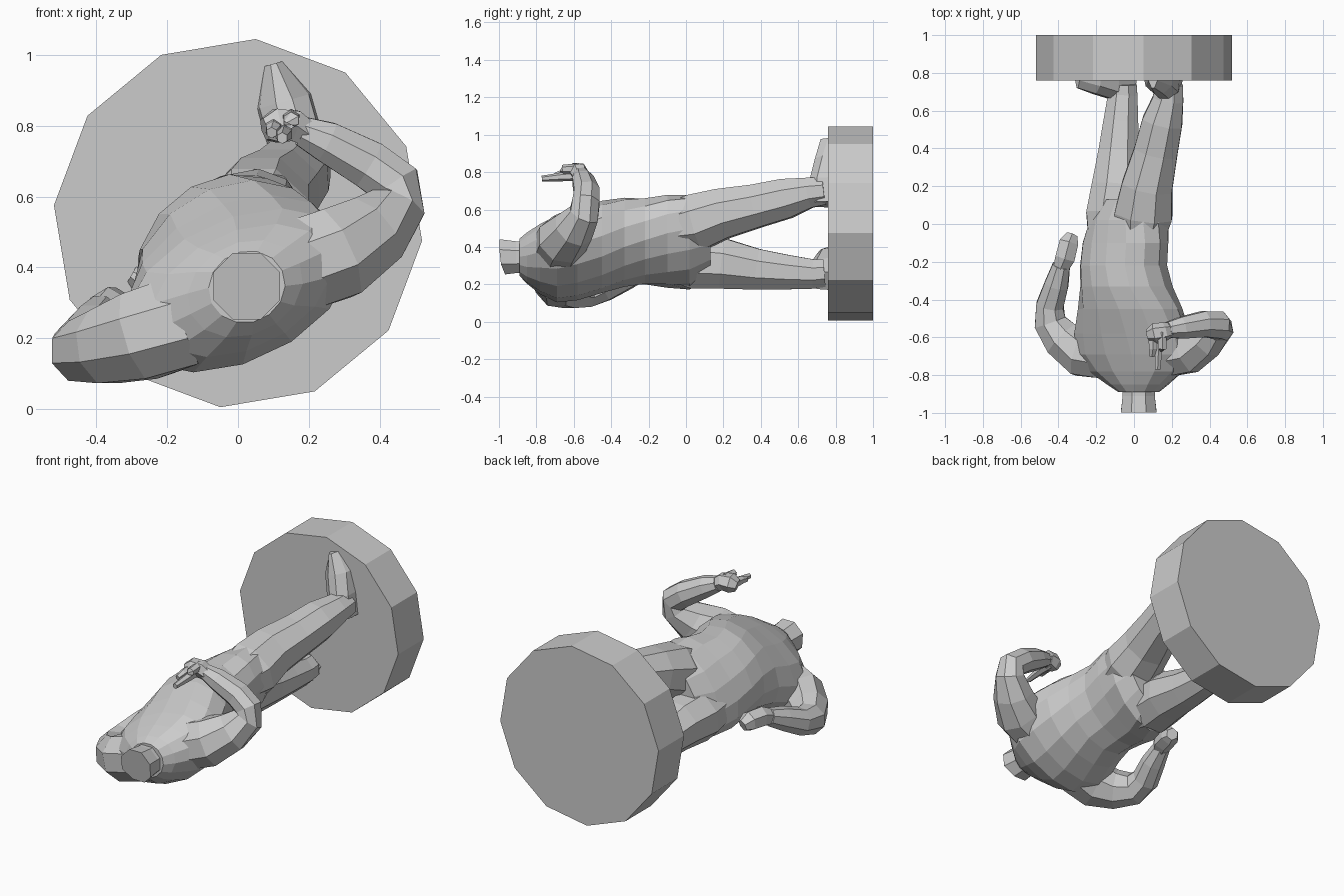
import bpy, bmesh, math
from mathutils import Vector

if "Cube" in bpy.data.objects:
    bpy.data.objects.remove(bpy.data.objects["Cube"])


def loft(name, rings):
    """Closed low-poly skin through rings that share a vertex count."""
    bm = bmesh.new()
    vr = [[bm.verts.new(p) for p in r] for r in rings]
    n = len(vr[0])
    for a, b in zip(vr, vr[1:]):
        for i in range(n):
            bm.faces.new((a[i], a[(i + 1) % n], b[(i + 1) % n], b[i]))
    bm.faces.new(vr[0])
    bm.faces.new(vr[-1])
    bmesh.ops.recalc_face_normals(bm, faces=bm.faces)
    me = bpy.data.meshes.new(name)
    bm.to_mesh(me)
    bm.free()
    ob = bpy.data.objects.new(name, me)
    bpy.context.collection.objects.link(ob)
    return ob


def section(y, cx, cz, a, b, deg, n=14):
    """Tilted ellipse across the body: a = half width, b = half depth."""
    t, out = math.radians(deg), []
    for i in range(n):
        f = 2 * math.pi * i / n
        u, v = a * math.cos(f), b * math.sin(f)
        out.append((cx + u * math.cos(t) - v * math.sin(t), y,
                    cz + u * math.sin(t) + v * math.cos(t)))
    return out


def tube(name, pts, ref, n=8):
    """Limb through (x, y, z, radius) points."""
    c = [Vector(p[:3]) for p in pts]
    rings = []
    for i, p in enumerate(pts):
        d = (c[min(i + 1, len(c) - 1)] - c[max(i - 1, 0)]).normalized()
        u = d.cross(Vector(ref)).normalized()
        v = d.cross(u)
        rings.append([c[i] + p[3] * (u * math.cos(2 * math.pi * (k + .5) / n)
                                     + v * math.sin(2 * math.pi * (k + .5) / n))
                      for k in range(n)])
    return loft(name, rings)


def foot(name, ankle, toe, w):
    """Wedge foot: flat sole on the plinth, sloping instep, pointed toe."""
    ax, az = ankle
    d = Vector((toe[0] - ax, 0, toe[1] - az))
    s = Vector((-d.z, 0, d.x)).normalized()
    rings = []
    for t, k, top in ((-.24, .75, .66), (.2, 1.0, .66), (.62, 1.0, .69), (1.0, .35, .72)):
        p = Vector((ax, 0, az)) + d * t
        rings.append([p + s * w * k * q + Vector((0, y, 0)) for q, y in
                      ((-1, .77), (-.9, top + .04), (-.3, top), (.3, top), (.9, top + .04), (1, .77))])
    return loft(name, rings)


# Round plinth
base = loft("plinth", [[(.522 * math.cos(math.radians(84.5 - 30 * k)), y,
                         .525 + .522 * math.sin(math.radians(84.5 - 30 * k)))
                        for k in range(12)] for y in (.76, 1.0)])

# Torso twisting from shoulders to hips
torso = loft("figure", [section(*r) for r in (
    (-.89, .025, .345, .11, .10, 25),
    (-.85, .02, .34, .17, .13, 25),
    (-.78, .01, .335, .27, .165, 25),
    (-.69, .0, .335, .34, .2, 25),
    (-.58, -.01, .36, .33, .215, 28),
    (-.45, -.02, .40, .295, .225, 32),
    (-.33, -.04, .425, .265, .22, 40),
    (-.22, -.055, .43, .265, .2, 45),
    (-.10, -.045, .43, .285, .185, 50),
    (.02, -.025, .425, .28, .175, 57),
    (.13, -.01, .44, .22, .13, 58))])

# Neck stub with a broken, slanting end
neck = loft("neck", [
    [(x, -.84, z) for x, _, z in section(0, .025, .345, .095, .09, 22.5, 8)],
    [(x, -.91, z) for x, _, z in section(0, .025, .345, .092, .092, 22.5, 8)],
    [(x, -.998 + max(0, .33 - z) * .4, z) for x, _, z in section(0, .025, .347, .102, .102, 22.5, 8)]])

parts = [neck]
Y, Z = (0, 1, 0), (0, 0, 1)

# Legs
parts.append(tube("upper_leg", [(.03, -.1, .50, .13), (.05, .05, .53, .165), (.07, .2, .58, .145),
                                (.115, .38, .62, .125), (.15, .54, .66, .115), (.18, .66, .69, .088),
                                (.185, .74, .70, .08)], Z))
parts.append(tube("lower_leg", [(-.12, -.1, .34, .13), (-.11, .05, .32, .155), (-.09, .2, .31, .145),
                                (-.08, .38, .28, .118), (-.07, .54, .265, .1), (-.06, .68, .255, .085),
                                (-.06, .74, .26, .08)], Z))
# Feet
parts.append(foot("upper_foot", (.18, .695), (.1, .975), .08))
parts.append(foot("lower_foot", (-.07, .25), (-.3, .38), .075))

# Raised arm, bent across the chest
parts.append(tube("raised_arm", [(.16, -.68, .40, .14), (.28, -.66, .44, .14), (.38, -.60, .50, .115),
                                 (.45, -.545, .575, .085), (.445, -.535, .635, .078),
                                 (.37, -.53, .69, .074), (.25, -.55, .755, .062), (.18, -.56, .785, .045)], Y))
parts.append(tube("raised_hand", [(.20, -.56, .775, .04), (.16, -.57, .80, .05), (.11, -.58, .80, .055),
                                  (.075, -.59, .79, .035)], Y, 6))
for nm, x, z, l in (("index_finger", .13, .77, -.77), ("middle_finger", .10, .785, -.70),
                    ("thumb", .15, .81, -.66)):
    parts.append(tube(nm, [(x, -.57, z + .01, .028), (x, -.66, z + .005, .024), (x - .005, l, z - .005, .016)], Z, 6))

# Lowered arm, hand beside the hip
parts.append(tube("lowered_arm", [(-.15, -.69, .25, .14), (-.28, -.68, .205, .135), (-.38, -.61, .175, .112),
                                  (-.445, -.52, .165, .092), (-.445, -.43, .185, .078),
                                  (-.41, -.32, .235, .068), (-.385, -.22, .275, .05)], Z))
parts.append(tube("lowered_hand", [(-.39, -.24, .27, .045), (-.365, -.18, .285, .06), (-.345, -.10, .285, .058),
                                   (-.33, -.06, .27, .035)], Z, 6))

# Weld every limb into one carved skin
bpy.context.view_layer.objects.active = torso
for p in parts:
    m = torso.modifiers.new(p.name, 'BOOLEAN')
    m.operation, m.solver, m.object = 'UNION', 'EXACT', p
    bpy.ops.object.modifier_apply(modifier=m.name)
    bpy.data.objects.remove(p)
